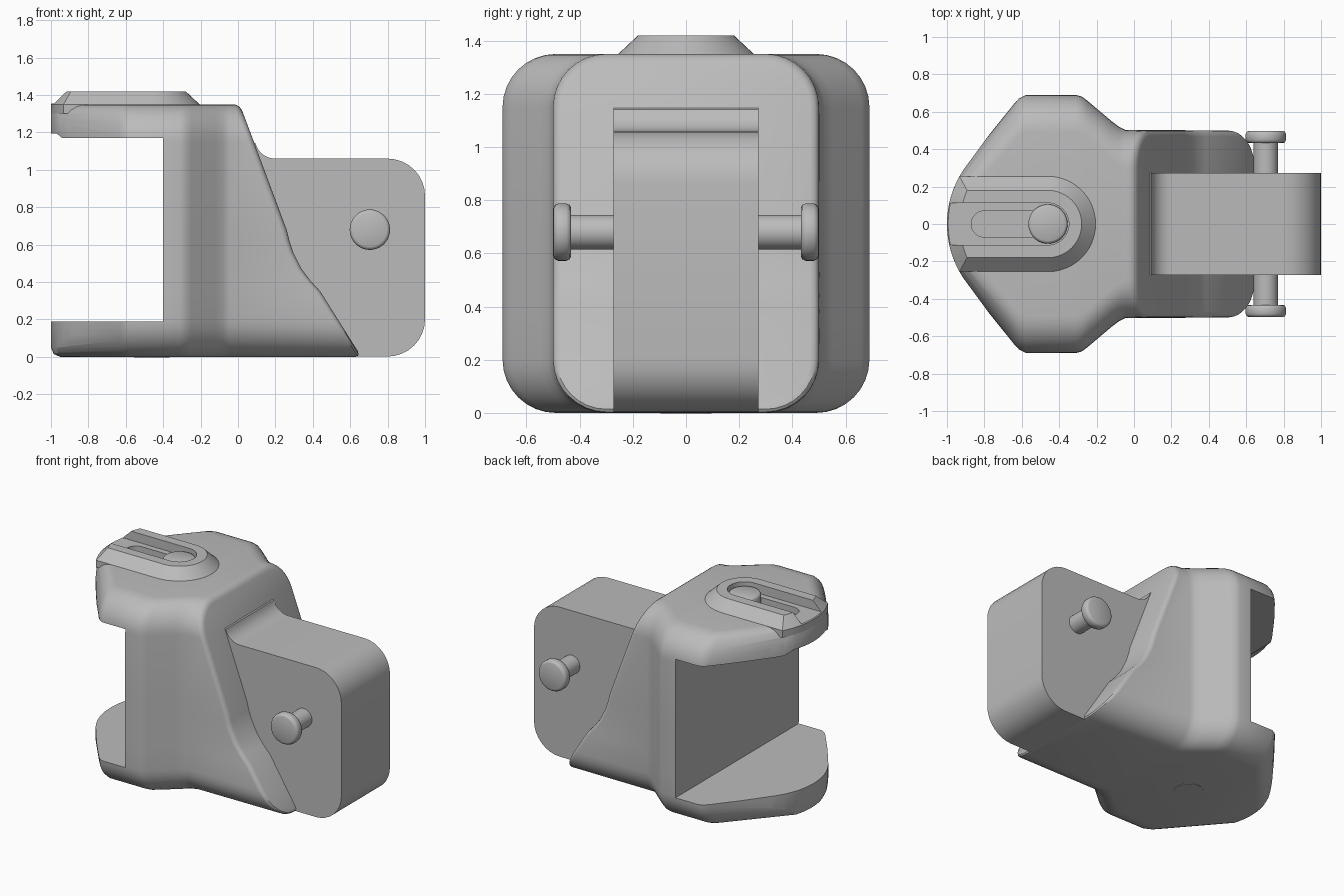
import bpy, bmesh
from math import sin, cos, pi, radians, sqrt, asin
from mathutils import Matrix

if "Cube" in bpy.data.objects:
    bpy.data.objects.remove(bpy.data.objects["Cube"])

grey = bpy.data.materials.new("plain grey")
grey.use_nodes = True
GREY = (0.5, 0.5, 0.5, 1)
grey.diffuse_color = GREY
grey.node_tree.nodes["Principled BSDF"].inputs["Base Color"].default_value = GREY

HEIGHT, RADIUS, NOSE_X, NOSE_R = 1.35, 0.2, -0.48, 0.52


def finish(bm, name):
    bmesh.ops.recalc_face_normals(bm, faces=bm.faces)
    mesh = bpy.data.meshes.new(name)
    bm.to_mesh(mesh)
    bm.free()
    mesh.materials.append(grey)
    ob = bpy.data.objects.new(name, mesh)
    bpy.context.collection.objects.link(ob)
    return ob


def loft(name, rings, caps=True):
    """Skin a list of equally long closed rings; strip caps for symmetric rings."""
    bm = bmesh.new()
    rows = [[bm.verts.new(p) for p in ring] for ring in rings]
    n = len(rows[0])
    for a, b in zip(rows, rows[1:]):
        for i in range(n):
            j = (i + 1) % n
            bm.faces.new((a[i], a[j], b[j], b[i]))
    for row in (rows[0], rows[-1]):
        if caps:
            bm.faces.new(row)
        else:
            for i in range(n // 2 - 1):
                bm.faces.new((row[i], row[i + 1], row[n - 2 - i], row[n - 1 - i]))
    return finish(bm, name)


def activate(ob):
    bpy.ops.object.select_all(action='DESELECT')
    bpy.context.view_layer.objects.active = ob
    ob.select_set(True)


def boolean(ob, cutter, operation='DIFFERENCE'):
    mod = ob.modifiers.new("cut", 'BOOLEAN')
    mod.operation, mod.solver, mod.object = operation, 'EXACT', cutter
    activate(ob)
    bpy.ops.object.modifier_apply(modifier=mod.name)


def smooth(ob, angle=32):
    activate(ob)
    bpy.ops.object.shade_smooth_by_angle(angle=radians(angle))


def arc(cx, cy, r, a0, a1, steps=8):
    return [(cx + r * cos(radians(a0 + (a1 - a0) * i / steps)),
             cy + r * sin(radians(a0 + (a1 - a0) * i / steps))) for i in range(steps + 1)]


def flat(points, z):
    return [(x, y, z) for x, y in points]


# Body: rounded cross sections swept along x, ending in a bent slanted face
SLANT = [(0, .66), (.35, .44), (.41, .385), (.47, .34), (.56, .295),
         (.62, .275), (.68, .26), (HEIGHT, .01)]


def slant(z):
    for (z0, x0), (z1, x1) in zip(SLANT, SLANT[1:]):
        if z <= z1:
            return x0 + (x1 - x0) * (z - z0) / (z1 - z0)
    return SLANT[-1][1]


def section(w, x_of_z, inset=0):
    r = min(RADIUS, w - .01)
    half = arc(w - r, HEIGHT - r, r - inset, 90, 0)
    half += [(w - inset, z) for z, _ in reversed(SLANT[1:-1])]
    half += arc(w - r, r, r - inset, 0, -90)
    ring = half + [(-y, z) for y, z in reversed(half)]
    return [(x_of_z(z), y, z) for y, z in ring]


PLAN = [(-1.02, .17), (-.64, .645), (-.615, .672), (-.58, .69), (-.31, .69), (-.28, .682),
        (-.25, .66), (-.12, .55), (-.08, .52), (-.045, .503)]
rings = [section(w, lambda z, x=x: x) for x, w in PLAN]
for back, inset in ((.032, 0), (.018, .004), (.006, .014), (0, .032)):
    rings.append(section(.5, lambda z: slant(z) - back, inset))
body = loft("body", rings, caps=False)


# Round the nose
def nose_outline(inset):
    edge = [(-.5, -.85), (1, -.85), (1, .85), (-.5, .85)]
    return edge + arc(NOSE_X, 0, NOSE_R - inset, 142, 218, 24)


nose = loft("nose_cutter", [flat(nose_outline(i), z) for z, i in
            ((-.01, .05), (0, .05), (.015, .015), (.05, 0), (1.3, 0),
             (1.335, .015), (HEIGHT, .05), (1.36, .05))])
boolean(body, nose, 'INTERSECT')

# Open jaw through the nose side
jaw = [(-1.1, .19), (-.4, .19), (-.4, 1.17), (-.94, 1.17), (-.97, 1.195), (-1.1, 1.195)]
jaw_cutter = loft("jaw_cutter", [[(x, y, z) for x, z in jaw] for y in (-1, 1)])
boolean(body, jaw_cutter)


# Raised rail on top, open at the nose
def rail_outline(w, r):
    a = asin(w / r) * 180 / pi
    return arc(-.46, 0, w, -90, 90, 24) + arc(NOSE_X, 0, r, 180 - a, 180 + a, 12)


rail = loft("top_rail", [flat(rail_outline(w, r), z) for w, r, z in
            ((.255, .52, 1.3), (.255, .52, HEIGHT), (.18, .45, 1.42))])


def channel(name, x0, w, z0, rounded):
    left = arc(x0, 0, w, 90, 270, 16) if rounded else [(x0, w), (x0, -w)]
    outline = arc(-.46, 0, w, -90, 90, 24) + left
    return loft(name, [flat(outline, z) for z in (z0, 1.6)])


groove = channel("groove_cutter", -1.2, .112, 1.356, False)
slot = channel("slot_cutter", -.8, .07, 1.31, True)
boolean(rail, groove)
boolean(rail, slot)
boolean(body, slot)
smooth(body)
smooth(rail)
for cutter in (nose, jaw_cutter, groove, slot):
    bpy.data.objects.remove(cutter)

# Block set into the slanted face, with a fillet running up to it
block = [(0, .002)] + arc(.8, .202, .2, -90, 0) + arc(.8, .86, .2, 0, 90)
block += arc(.2, 1.17, .11, -90, -165) + [(0, 1.2)]
smooth(loft("rear_block", [[(x, y, z) for x, z in block] for y in (-.272, .272)]))


# Round parts: turned profiles of (radius, height)
def turned(name, profile, matrix):
    ob = loft(name, [flat(arc(0, 0, r, 0, 360 - 360 / 40, 39), z) for r, z in profile])
    ob.data.transform(matrix)
    smooth(ob, 50)
    return ob


turned("slider_button", [(.105, 1.3), (.105, 1.385), (.1, 1.395), (.09, 1.4)],
       Matrix.Translation((-.46, 0, 0)))
turned("base_pin", [(.095, -.002), (.095, .006)], Matrix.Translation((-.46, 0, 0)))

# Cross axle with a rounded head on each end
for side, sign in (("left", 1), ("right", -1)):
    place = Matrix.Translation((.705, 0, .68)) @ Matrix.Rotation(-sign * pi / 2, 4, 'X')
    turned(side + "_axle", [(.065, .2), (.065, .44)], place)
    turned(side + "_axle_head", [(.09, .432), (.102, .437), (.108, .45), (.108, .48),
                                 (.102, .493), (.09, .498)], place)
